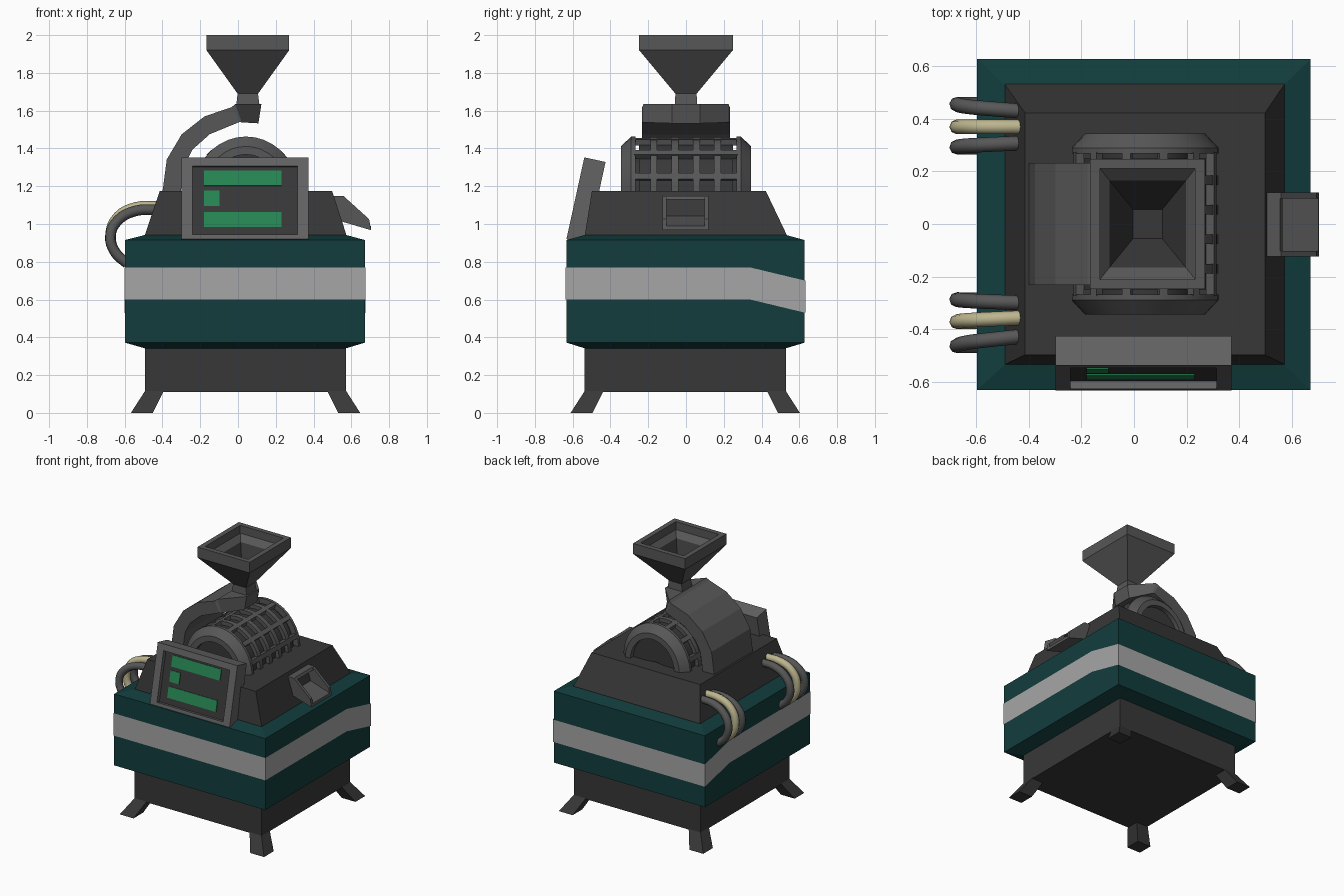
import bpy, bmesh, math
from mathutils import Vector

if "Cube" in bpy.data.objects:
    bpy.data.objects.remove(bpy.data.objects["Cube"])


def material(name, r, g, b):
    m = bpy.data.materials.new(name)
    m.diffuse_color = (r, g, b, 1)
    m.use_nodes = True
    m.node_tree.nodes["Principled BSDF"].inputs["Base Color"].default_value = m.diffuse_color
    return m


TEAL = material("dark teal", 0.006, 0.046, 0.046)
STRIPE = material("light grey", 0.38, 0.38, 0.38)
DARK = material("charcoal", 0.039, 0.039, 0.039)
GREY = material("mid grey", 0.095, 0.095, 0.095)
FRAME = material("frame grey", 0.125, 0.125, 0.125)
GREEN = material("display green", 0.02, 0.24, 0.085)
TAN = material("tan", 0.50, 0.46, 0.27)


def finish(name, bm, mats, smooth=False):
    bmesh.ops.recalc_face_normals(bm, faces=bm.faces)
    me = bpy.data.meshes.new(name)
    bm.to_mesh(me)
    bm.free()
    for m in mats:
        me.materials.append(m)
    ob = bpy.data.objects.new(name, me)
    bpy.context.collection.objects.link(ob)
    if smooth:
        bpy.ops.object.select_all(action='DESELECT')
        ob.select_set(True)
        bpy.context.view_layer.objects.active = ob
        bpy.ops.object.shade_smooth_by_angle(angle=math.radians(30))
    return ob


def loft(name, rings, mats, dark_from=None, smooth=False):
    """Skin closed rings; bands from index dark_from on use the second material."""
    bm = bmesh.new()
    rows = [[bm.verts.new(p) for p in ring] for ring in rings]
    n = len(rows[0])
    for k in range(len(rows) - 1):
        for i in range(n):
            j = (i + 1) % n
            f = bm.faces.new((rows[k][i], rows[k][j], rows[k + 1][j], rows[k + 1][i]))
            f.material_index = int(dark_from is not None and k >= dark_from)
    bm.faces.new(rows[0])
    end = bm.faces.new(rows[-1])
    end.material_index = int(dark_from is not None)
    return finish(name, bm, mats, smooth)


def rect(x0, x1, y0, y1, z):
    return [(x0, y0, z), (x1, y0, z), (x1, y1, z), (x0, y1, z)]


def around(hx, hy, z, cx=0.052, cy=0.0):
    return rect(cx - hx, cx + hx, cy - hy, cy + hy, z)


# --- lower base and four splayed feet
loft("base", [rect(-0.493, 0.572, -0.537, 0.529, z) for z in (0.11, 0.36)], [DARK])
for sx, sxn in ((-1, "left"), (1, "right")):
    for sy, syn in ((-1, "front"), (1, "back")):
        def foot(a, b, z):
            return [(0.04 + sx * u, -0.004 + sy * v, z) for u, v in ((a, a), (b, a), (b, b), (a, b))]
        loft(f"foot_{syn}_{sxn}", [foot(0.491, 0.607, 0), foot(0.433, 0.533, 0.115)], [DARK])

# --- teal body with bevelled rims
loft("body", [rect(-0.493, 0.572, -0.537, 0.529, 0.342), rect(-0.598, 0.672, -0.632, 0.628, 0.372),
              rect(-0.598, 0.672, -0.632, 0.628, 0.915), rect(-0.493, 0.572, -0.537, 0.529, 0.942)], [TEAL])

# --- stripe band that drops towards the back
side = [(-0.637, 0.6), (0.34, 0.6), (0.632, 0.53), (0.632, 0.7), (0.34, 0.77), (-0.637, 0.77)]
band = loft("stripe", [[(x, y, z) for y, z in side] for x in (-0.602, 0.676)], [STRIPE])
bm = bmesh.new()
bm.from_mesh(band.data)
hidden = [f for f in bm.faces if abs(f.normal.z) > 0.9]
bmesh.ops.delete(bm, geom=hidden, context='FACES')
bm.to_mesh(band.data)
bm.free()

# --- tapered upper housing
loft("upper_housing", [rect(-0.492, 0.573, -0.535, 0.532, 0.93), rect(-0.492, 0.573, -0.535, 0.532, 0.945),
                       rect(-0.414, 0.498, -0.498, 0.422, 1.176)], [DARK])

# --- drum lying along y: half-round lathe profiles (radius, y)
CX, CZ, SEG = 0.042, 1.183, 18


def arch(name, profile, mat, closed=True):
    bm = bmesh.new()
    rows = []
    for i in range(SEG + 1):
        a = math.pi * i / SEG
        rows.append([bm.verts.new((CX + r * math.cos(a), y, CZ - 0.02 + (r + 0.02) * math.sin(a)
                                   if r > 0.02 else CZ)) for r, y in profile])
    n = len(profile)
    for i in range(SEG):
        for k in range(n if closed else n - 1):
            m = (k + 1) % n
            bm.faces.new((rows[i][k], rows[i][m], rows[i + 1][m], rows[i + 1][k]))
    bmesh.ops.remove_doubles(bm, verts=bm.verts, dist=0.0001)
    return finish(name, bm, [mat], True)


arch("drum_core", [(0.012, 0.31), (0.185, 0.31), (0.185, 0.25), (0.25, 0.25),
                   (0.25, -0.25), (0.185, -0.25), (0.185, -0.31), (0.012, -0.31)], DARK, False)
for s, n in ((-1, "front"), (1, "back")):
    arch(f"drum_end_{n}", [(0.185, s * 0.345), (0.228, s * 0.345), (0.28, s * 0.29), (0.28, s * 0.268),
                           (0.24, s * 0.268), (0.185, s * 0.30)], GREY)
for k, y in enumerate((-0.171, -0.058, 0.055, 0.167)):
    arch(f"drum_ring_{k}", [(0.245, y - 0.018), (0.278, y - 0.018), (0.278, y + 0.018), (0.245, y + 0.018)], GREY)
for k in range(6):
    a = math.radians(15 + 30 * k)
    out, tan = Vector((math.cos(a), 0, math.sin(a))), Vector((-math.sin(a), 0, math.cos(a)))
    quad = [out * r + tan * t + Vector((CX, 0, CZ)) for r, t in
            ((0.245, -0.017), (0.277, -0.017), (0.277, 0.017), (0.245, 0.017))]
    loft(f"drum_bar_{k}", [[q + Vector((0, y, 0)) for q in quad] for y in (-0.275, 0.275)], [GREY])

# --- wide curved feed arm, narrowing to a spout: outer x,z, inner x,z, half width
arm = [(-0.40, 1.17, -0.303, 1.17, 0.232), (-0.377, 1.342, -0.282, 1.316, 0.232),
       (-0.298, 1.475, -0.24, 1.395, 0.232), (-0.177, 1.57, -0.15, 1.475, 0.232),
       (-0.034, 1.618, 0.008, 1.54, 0.232), (-0.015, 1.635, 0.02, 1.538, 0.225),
       (0.124, 1.635, 0.108, 1.533, 0.075)]
loft("feed_arm", [[(a, -w, b), (a, w, b), (c, w, d), (c, -w, d)] for a, b, c, d, w in arm], [GREY])

# --- hopper, outside then inside
loft("hopper", [around(0.062, 0.06, 1.625), around(0.054, 0.056, 1.69), around(0.219, 0.248, 1.92),
                around(0.219, 0.248, 2.0), around(0.181, 0.211, 2.0), around(0.181, 0.211, 1.94),
                around(0.145, 0.165, 1.90), around(0.056, 0.056, 1.73)], [GREY, DARK], 6)

# --- tilted display: u across, v up the face, w into the face


def scr(u, v, w):
    return (u, -0.633 + 0.214 * v + 0.977 * w, 0.92 + 0.977 * v - 0.214 * w)


def panel(u0, u1, v0, v1, w):
    return [scr(u0, v0, w), scr(u1, v0, w), scr(u1, v1, w), scr(u0, v1, w)]


loft("display", [panel(-0.298, 0.372, 0, 0.443, 0.115), panel(-0.298, 0.372, 0, 0.443, 0),
                 panel(-0.242, 0.314, 0.025, 0.396, 0), panel(-0.242, 0.314, 0.025, 0.396, 0.03)],
     [FRAME, DARK], 3)
for k, (u1, v0) in enumerate(((0.23, 0.295), (-0.098, 0.186), (0.23, 0.071))):
    loft(f"display_bar_{k}", [panel(-0.18, u1, v0, v0 + 0.082, w) for w in (0.031, 0.024)], [GREEN])

# --- outlet chute on the right: two side walls, floor and back lip
wall = [(0.49, 1.15), (0.56, 1.147), (0.694, 1.026), (0.705, 0.967), (0.56, 1.01), (0.49, 1.03)]
floor = [(0.49, 1.06), (0.56, 1.035), (0.703, 0.99), (0.705, 0.967), (0.56, 1.01), (0.49, 1.03)]
lip = [(0.48, 1.15), (0.555, 1.148), (0.565, 1.13), (0.48, 1.13)]
for name, pts, y0, y1 in (("chute_wall_front", wall, -0.124, -0.102), ("chute_wall_back", wall, 0.098, 0.12),
                          ("chute_floor", floor, -0.104, 0.1), ("chute_lip", lip, -0.104, 0.1)):
    loft(name, [[(x, y, z) for x, z in pts] for y in (y0, y1)], [GREY])

# --- hoses looping from the housing into the left of the body
path = [(-0.43, 1.085), (-0.54, 1.08), (-0.635, 1.03), (-0.675, 0.94), (-0.65, 0.85), (-0.585, 0.79)]


def hose(name, y0, y1, mat, lift):
    cu = bpy.data.curves.new(name, 'CURVE')
    cu.dimensions = '3D'
    cu.bevel_depth = 0.028
    cu.bevel_resolution = 2
    cu.resolution_u = 4
    cu.use_fill_caps = True
    sp = cu.splines.new('BEZIER')
    sp.bezier_points.add(len(path) - 1)
    for i, (bp, (x, z)) in enumerate(zip(sp.bezier_points, path)):
        t = min(1, i / 3)
        bp.co = (x, y0 + (y1 - y0) * t, z + lift * (1 if i < 3 else 0))
        bp.handle_left_type = bp.handle_right_type = 'AUTO'
    cu.materials.append(mat)
    bpy.context.collection.objects.link(bpy.data.objects.new(name, cu))


for name, y0, y1, mat, lift in (("back_hose_outer", 0.43, 0.455, GREY, -0.01), ("back_hose_middle", 0.37, 0.37, TAN, 0.008),
                                ("back_hose_inner", 0.308, 0.293, GREY, -0.01),
                                ("front_hose_inner", -0.3, -0.288, GREY, -0.01),
                                ("front_hose_middle", -0.357, -0.372, TAN, 0.008),
                                ("front_hose_outer", -0.428, -0.463, GREY, -0.01)):
    hose(name, y0, y1, mat, lift)
